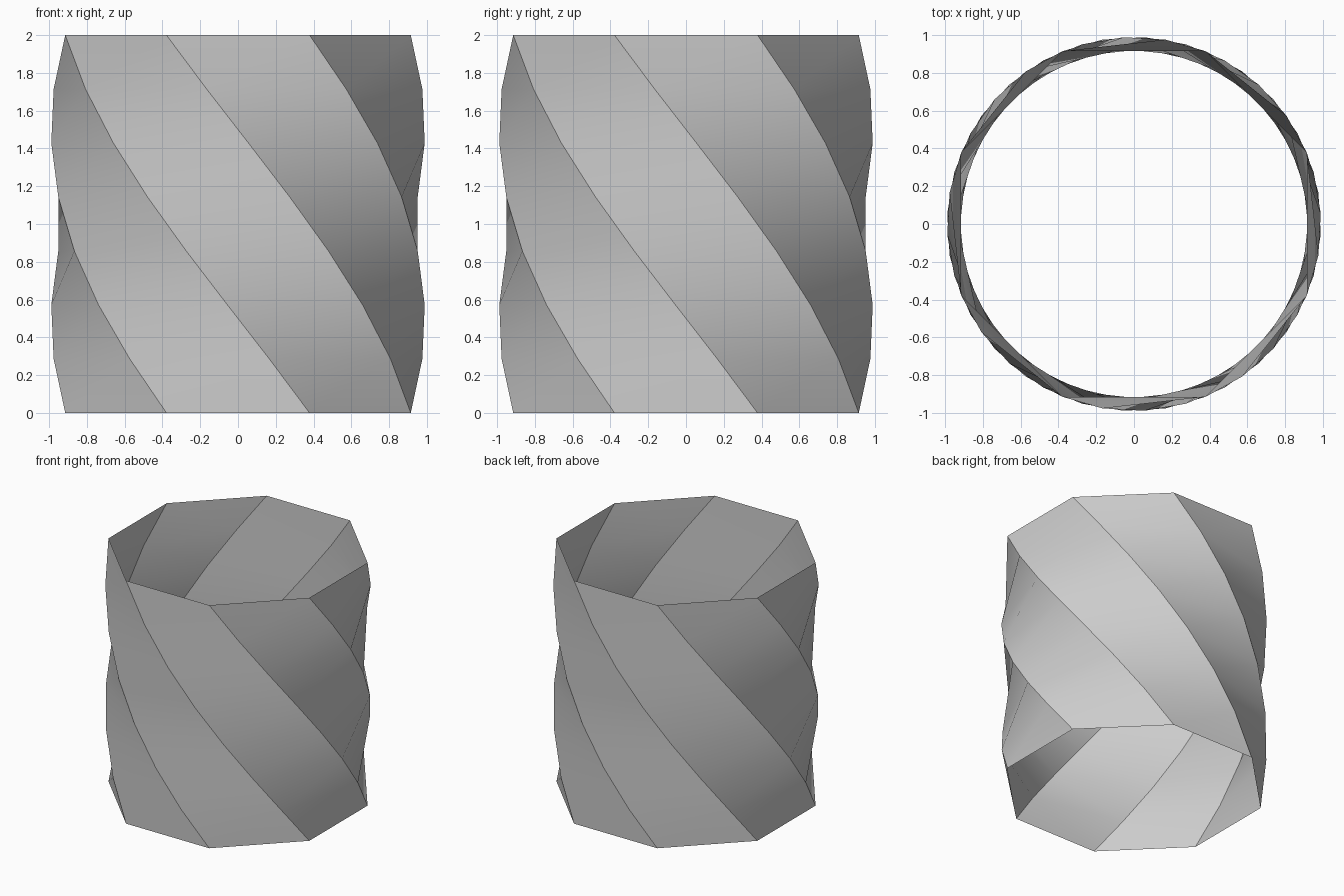
import bpy, bmesh, math

cube = bpy.data.objects.get("Cube")
if cube:
    bpy.data.objects.remove(cube, do_unlink=True)

SIDES, STEPS = 8, 7
RADIUS, HEIGHT = 0.99, 2.0
TWIST = math.pi / 2

grey = bpy.data.materials.new("light_grey")
grey.use_nodes = True
grey.diffuse_color = (0.6, 0.6, 0.6, 1)
grey.node_tree.nodes["Principled BSDF"].inputs["Base Color"].default_value = (0.6, 0.6, 0.6, 1)

# Open octagonal tube: each ring is turned a little against the one below
bm = bmesh.new()
rings = []
for step in range(STEPS + 1):
    t = step / STEPS
    ring = []
    for side in range(SIDES):
        a = (side + 0.5) * math.tau / SIDES - TWIST * t
        ring.append(bm.verts.new((RADIUS * math.cos(a), RADIUS * math.sin(a), HEIGHT * t)))
    rings.append(ring)

# Outward quads, started so that they split along the shorter diagonal
for low, high in zip(rings, rings[1:]):
    for i in range(SIDES):
        j = (i + 1) % SIDES
        bm.faces.new((low[i], low[j], high[j], high[i]))

mesh = bpy.data.meshes.new("twisted_tube")
bm.to_mesh(mesh)
bm.free()
mesh.materials.append(grey)
tube = bpy.data.objects.new("twisted_tube", mesh)
bpy.context.collection.objects.link(tube)

# Smooth along each strip, sharp along the spiral ridges
bpy.ops.object.select_all(action="DESELECT")
tube.select_set(True)
bpy.context.view_layer.objects.active = tube
bpy.ops.object.shade_smooth_by_angle(angle=math.radians(30))
